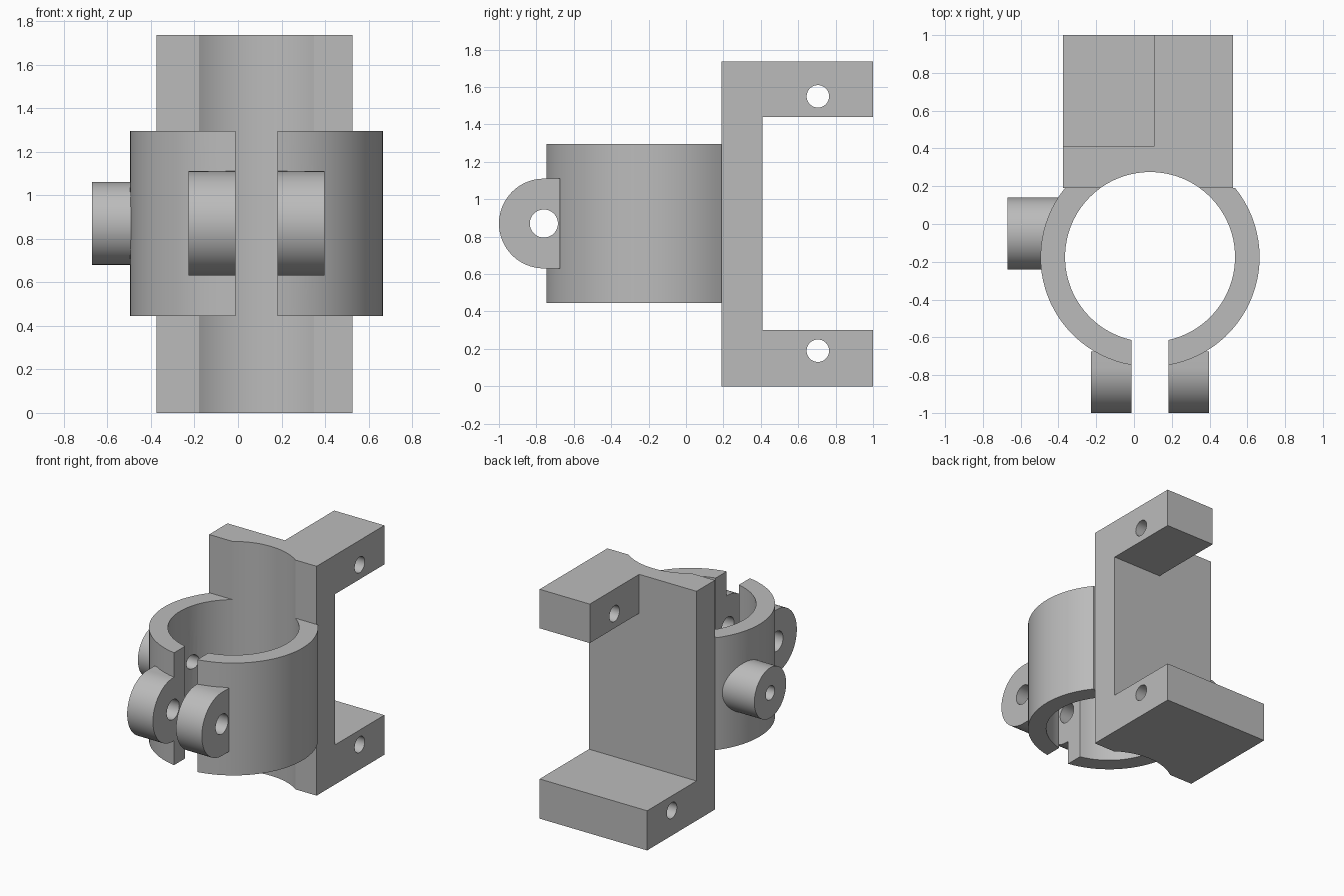
import bpy, bmesh
from math import sin, cos, asin, pi, radians

if "Cube" in bpy.data.objects:
    bpy.data.objects.remove(bpy.data.objects["Cube"])

grey = bpy.data.materials.new("grey plastic")
grey.diffuse_color = (0.5, 0.5, 0.5, 1)
grey.use_nodes = True
grey.node_tree.nodes["Principled BSDF"].inputs["Base Color"].default_value = grey.diffuse_color

CX, CY = 0.085, -0.175        # clamp bore centre
R_IN, R_OUT = 0.45, 0.58      # clamp radii
Y_FACE, Y_BACK = 0.19, 0.41   # back plate front and rear
X0, X1 = -0.375, 0.525        # back plate sides
GAP = 0.097                   # half width of the clamp slot
LUG_Y, MID_Z = -0.76, 0.87    # pin axis


def prism(name, pts, lo, hi, axis="z"):
    """Extrude a 2D outline: (x, y) along z, or (y, z) along x."""
    bm = bmesh.new()
    place = (lambda p: (p[0], p[1], lo)) if axis == "z" else (lambda p: (lo, p[0], p[1]))
    face = bm.faces.new([bm.verts.new(place(p)) for p in pts])
    ext = bmesh.ops.extrude_face_region(bm, geom=[face])
    d = (0, 0, hi - lo) if axis == "z" else (hi - lo, 0, 0)
    bmesh.ops.translate(bm, vec=d, verts=[v for v in ext["geom"] if isinstance(v, bmesh.types.BMVert)])
    bmesh.ops.recalc_face_normals(bm, faces=bm.faces)
    mesh = bpy.data.meshes.new(name)
    bm.to_mesh(mesh)
    bm.free()
    mesh.materials.append(grey)
    ob = bpy.data.objects.new(name, mesh)
    bpy.context.collection.objects.link(ob)
    return ob


def arc(cx, cy, r, a0, a1, n):
    return [(cx + r * cos(a0 + (a1 - a0) * i / n), cy + r * sin(a0 + (a1 - a0) * i / n))
            for i in range(n + 1)]


def disc(cx, cy, r, n=48):
    return arc(cx, cy, r, 0, 2 * pi, n)[:-1]


def rect(x0, x1, y0, y1):
    return [(x0, y0), (x1, y0), (x1, y1), (x0, y1)]


def select(ob):
    bpy.ops.object.select_all(action="DESELECT")
    ob.select_set(True)
    bpy.context.view_layer.objects.active = ob


def boolean(ob, tool, op="DIFFERENCE"):
    select(ob)
    mod = ob.modifiers.new("bool", "BOOLEAN")
    mod.operation, mod.object, mod.solver = op, tool, "EXACT"
    bpy.ops.object.modifier_apply(modifier=mod.name)


parts, tools = [], []

# Back plate with the bore scooped out of its front face
a_in = asin((Y_FACE - CY) / R_IN)
outline = [(X1, Y_FACE), (X1, Y_BACK), (X0, Y_BACK), (X0, Y_FACE)]
outline += arc(CX, CY, R_IN, pi - a_in, a_in, 24)
bracket = prism("bracket", outline, 0, 1.735)
parts.append(bracket)

# Rear arms: full-width lower one, half-width upper one
for name, x0, z0, z1 in (("lower_arm", X0, 0, 0.3), ("upper_arm", 0.105, 1.44, 1.735)):
    arm = prism(name, rect(x0, X1, Y_BACK - 0.06, 1.0), z0, z1)
    boolean(bracket, arm, "UNION")
    tools.append(arm)

# Screw holes through the arms
for z in (0.19, 1.55):
    hole = prism("arm_hole_cutter", disc(0.705, z, 0.06), -0.6, 0.8, "x")
    boolean(bracket, hole)
    tools.append(hole)

pin = prism("pin_cutter", disc(LUG_Y, MID_Z, 0.075), -0.4, 0.6, "x")
bolt = prism("boss_hole_cutter", disc(-0.05, MID_Z, 0.053), -0.8, -0.15, "x")
tools += [pin, bolt]

# Clamp jaws and their lugs, mirrored about the bore centre
a_out = asin((Y_FACE - CY) / R_OUT)
for side, s in (("left", -1), ("right", 1)):
    pts = arc(0, CY, R_OUT, a_out, -pi / 2 + asin(GAP / R_OUT), 28)
    pts += arc(0, CY, R_IN, -pi / 2 + asin(GAP / R_IN), a_in, 28)
    jaw = prism(side + "_jaw", [(CX + s * x, y) for x, y in pts], 0.445, 1.295)
    boolean(jaw, pin)
    if s < 0:
        boolean(jaw, bolt)
    lug_pts = [(-0.675, MID_Z + 0.24)] + arc(LUG_Y, MID_Z, 0.24, pi / 2, 3 * pi / 2, 32)
    lug_pts.append((-0.675, MID_Z - 0.24))
    ends = sorted((CX + s * GAP, CX + s * 0.3125))
    lug = prism(side + "_lug", lug_pts, *ends, "x")
    boolean(lug, pin)
    parts += [jaw, lug]

# Round boss on the left jaw
boss = prism("side_boss", disc(-0.05, MID_Z, 0.19, 64), -0.67, -0.385, "x")
boolean(boss, bolt)
parts.append(boss)

for t in tools:
    bpy.data.objects.remove(t, do_unlink=True)
for ob in parts:
    select(ob)
    bpy.ops.object.shade_smooth_by_angle(angle=radians(25))
